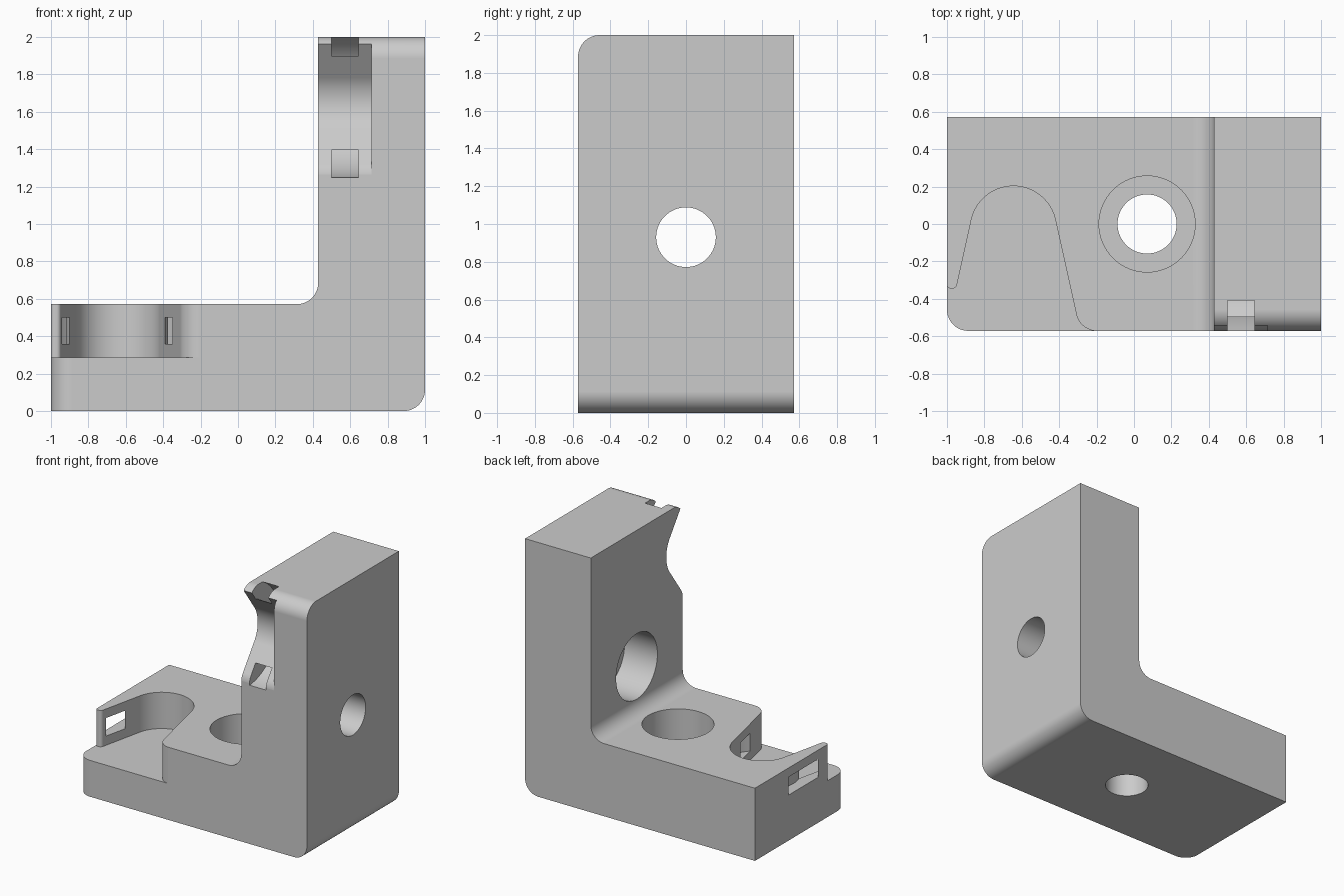
import bpy, bmesh, math
from mathutils import Vector

if "Cube" in bpy.data.objects:
    bpy.data.objects.remove(bpy.data.objects["Cube"])

W = 4 / 7          # half depth and arm thickness
R = 0.114          # fillet radius
HALF = W / 2       # pocket and counterbore depth

mat = bpy.data.materials.new("plain grey")
mat.diffuse_color = (0.6, 0.6, 0.6, 1)
mat.use_nodes = True
mat.node_tree.nodes["Principled BSDF"].inputs["Base Color"].default_value = mat.diffuse_color


def rounded(pts, seg=12):
    """Polygon of (a, b, radius) points with filleted corners."""
    out = []
    for i, (a, b, r) in enumerate(pts):
        p = Vector((a, b))
        if r == 0:
            out.append(p)
            continue
        u = (Vector(pts[i - 1][:2]) - p).normalized()
        v = (Vector(pts[(i + 1) % len(pts)][:2]) - p).normalized()
        half = u.angle(v) / 2
        c = p + (u + v).normalized() * r / math.sin(half)
        s = p + u * r / math.tan(half) - c
        e = p + v * r / math.tan(half) - c
        turn = s.angle_signed(e)
        a0 = math.atan2(s.y, s.x)
        for k in range(seg + 1):
            t = a0 - turn * k / seg
            out.append(c + Vector((math.cos(t), math.sin(t))) * r)
    return out


def arc(ca, cb, r, start, end, n):
    """Points of an arc, angles in degrees."""
    ts = [math.radians(start + (end - start) * k / n) for k in range(n + 1)]
    return [(ca + r * math.cos(t), cb + r * math.sin(t)) for t in ts]


def prism(name, pts, axis, lo, hi):
    """Extrude a 2D outline along an axis."""
    place = {"x": lambda p, h: (h, p[0], p[1]),
             "y": lambda p, h: (p[0], h, p[1]),
             "z": lambda p, h: (p[0], p[1], h)}[axis]
    bm = bmesh.new()
    low = [bm.verts.new(place(p, lo)) for p in pts]
    top = [bm.verts.new(place(p, hi)) for p in pts]
    bm.faces.new(low)
    bm.faces.new(top)
    n = len(pts)
    for i in range(n):
        j = (i + 1) % n
        bm.faces.new((low[i], low[j], top[j], top[i]))
    bmesh.ops.recalc_face_normals(bm, faces=bm.faces[:])
    me = bpy.data.meshes.new(name)
    bm.to_mesh(me)
    bm.free()
    me.materials.append(mat)
    ob = bpy.data.objects.new(name, me)
    bpy.context.collection.objects.link(ob)
    return ob


def circle(ca, cb, r):
    return arc(ca, cb, r, 0, 360, 64)[:-1]


# L-shaped body with rounded inner and outer corner
body = prism("corner_bracket", rounded([
    (-1, 0, 0), (1, 0, R), (1, 2, 0), (1 - W, 2, 0), (1 - W, W, R), (-1, W, 0)]),
    "y", -W, W)

# Rounded front corners at both arm ends
bm = bmesh.new()
bm.from_mesh(body.data)
ends = [e for e in bm.edges if all(v.co.y < -W + 0.001 for v in e.verts) and
        (all(v.co.x < -0.999 for v in e.verts) or all(v.co.z > 1.999 for v in e.verts))]
bmesh.ops.bevel(bm, geom=ends, offset=R, segments=12, profile=0.5, affect="EDGES")
bm.to_mesh(body.data)
bm.free()

cutters = []

# Bolt holes with counterbores
cutters += [
    prism("floor_hole", circle(0.07, 0, 0.158), "z", -0.2, 0.5),
    prism("floor_counterbore", circle(0.07, 0, 0.257), "z", W - HALF, 0.8),
    prism("wall_hole", circle(0, 0.93, 0.158), "x", 0.5, 1.2),
    prism("wall_counterbore", circle(0, 0.93, 0.257), "x", 0.2, 1 - W + HALF)]

# Pocket in the floor arm: round back, sloping flanks, rounded lip
CX, CY, RP = -0.645, -0.027, 0.23
flank = 12.5
slope = math.tan(math.radians(flank))
dx, dy = RP * math.cos(math.radians(flank)), RP * math.sin(math.radians(flank))
lip, front = -0.345, -W - 0.0005
outline = [(a, b, 0) for a, b in arc(CX, CY, RP, flank, 180 - flank, 40)]
outline += [
    (CX - dx - (CY + dy - lip) * slope, lip, 0.024), (-1.001, lip, 0.022),
    (-1.001, -0.318, 0), (-1.3, -0.318, 0), (-1.3, -0.8, 0), (-0.17, -0.8, 0),
    (-0.17, front, 0), (CX + dx + (CY + dy - front) * slope, front, R)]
cutters.append(prism("floor_pocket", rounded(outline), "z", HALF, 0.8))

# Pocket in the upright arm: shallower with wider flanks
VY, VZ = -0.597, 1.647
wide = 36
slope = math.tan(math.radians(wide))
dz, dy = RP * math.sin(math.radians(wide)), RP * math.cos(math.radians(wide))
outline = [(a, b, 0) for a, b in arc(VY, VZ, RP, -wide, wide, 24)]
outline += [
    (-0.8, VZ + dz + (VY + dy + 0.8) / slope, 0), (-0.8, 1.15, 0), (front, 1.15, 0),
    (front, VZ - dz - (VY + dy - front) / slope, R)]
cutters.append(prism("wall_pocket", rounded(outline), "x", 0.2, 1 - W + HALF))


# Curved strap channels around both pockets
def channel(ca, cb, start, end):
    return arc(ca, cb, 0.4, start, end, 64) + arc(ca, cb, 0.272, end, start, 64)


cutters += [
    prism("floor_channel", channel(CX, CY, -50, 230), "z", 0.358, 0.5),
    prism("wall_channel", channel(VY, VZ, -130, 130), "x", 0.5, 0.643)]

# Cut everything out of the body
bpy.context.view_layer.objects.active = body
body.select_set(True)
for c in cutters:
    c.hide_render = True
    m = body.modifiers.new(c.name, "BOOLEAN")
    m.operation = "DIFFERENCE"
    m.solver = "EXACT"
    m.object = c
    bpy.ops.object.modifier_apply(modifier=m.name)
for c in cutters:
    bpy.data.objects.remove(c)

# Smooth curves, sharp edges, flat faces kept flat
bpy.ops.object.shade_smooth_by_angle(angle=math.radians(25))
wn = body.modifiers.new("flat_faces", "WEIGHTED_NORMAL")
wn.keep_sharp = True
